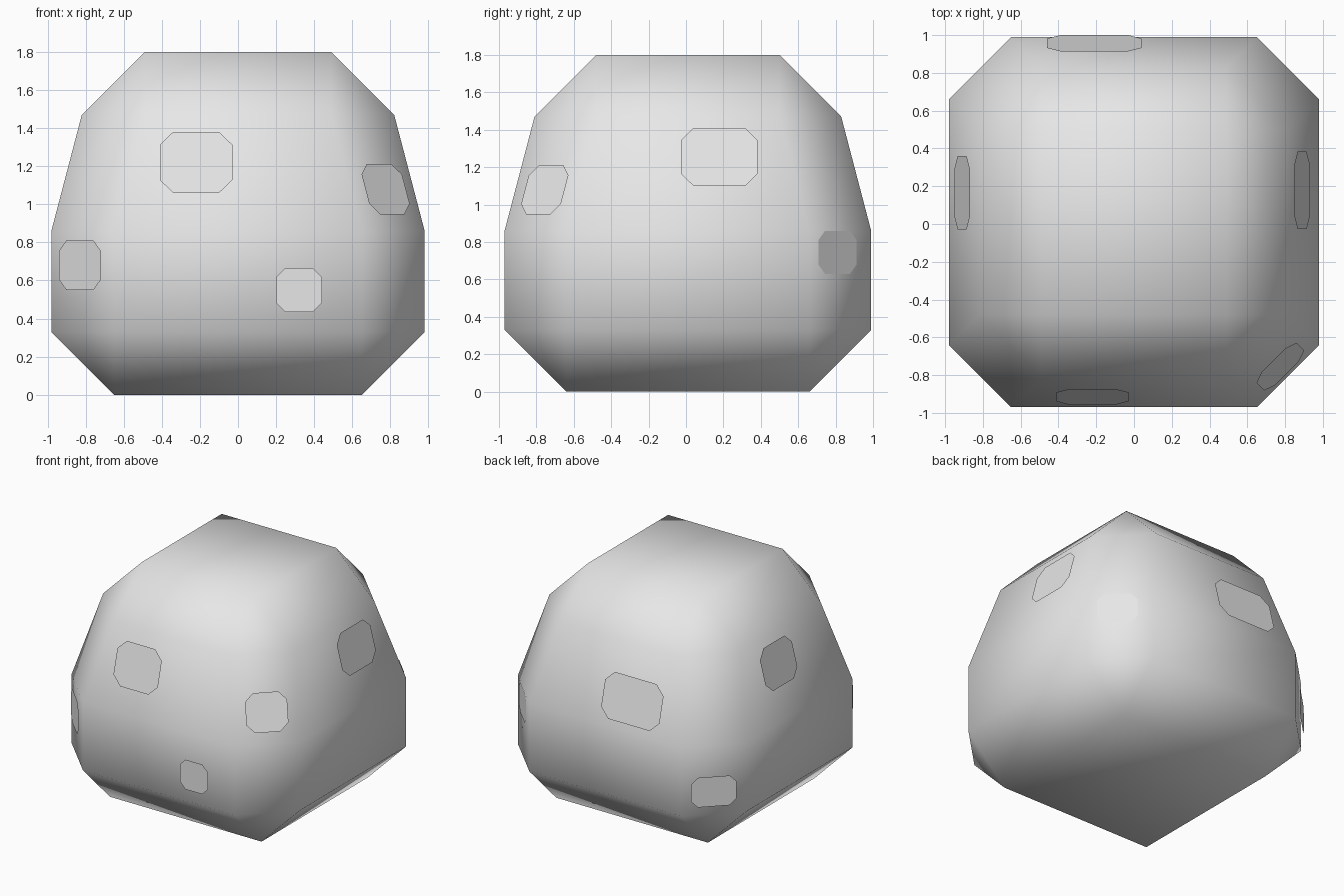
import bpy, bmesh
from math import radians, cos
from mathutils import Matrix, Vector

cube = bpy.data.objects.get("Cube")
if cube:
    bpy.data.objects.remove(cube, do_unlink=True)

grey = bpy.data.materials.new("light_grey")
grey.use_nodes = True
colour = (0.8, 0.8, 0.8, 1)
grey.diffuse_color = colour
grey.node_tree.nodes["Principled BSDF"].inputs["Base Color"].default_value = colour


def add_object(name, bm, smooth=False):
    bmesh.ops.recalc_face_normals(bm, faces=bm.faces)
    for face in bm.faces:
        face.smooth = smooth
    mesh = bpy.data.meshes.new(name)
    bm.to_mesh(mesh)
    bm.free()
    mesh.materials.append(grey)
    obj = bpy.data.objects.new(name, mesh)
    bpy.context.collection.objects.link(obj)
    return obj


def octagon(a, b, c):
    """Rectangle of half sizes a, b with its corners cut by c."""
    return [(a, c - b), (a, b - c), (a - c, b), (c - a, b),
            (-a, b - c), (-a, c - b), (c - a, -b), (a - c, -b)]


# Body: stacked chamfered squares, closing to plain squares at both ends
body_centre_y = 0.01
chamfer = 0.33
sections = [(0, 0.65, 0), (0.33, 0.98, chamfer), (0.86, 0.98, chamfer),
            (1.47, 0.82, chamfer), (1.8, 0.49, 0)]
bm = bmesh.new()
rings = [[bm.verts.new((x, y + body_centre_y, z)) for x, y in octagon(r, r, c)]
         for z, r, c in sections]
for low, high in zip(rings, rings[1:]):
    for i in range(8):
        j = (i + 1) % 8
        bm.faces.new((low[i], low[j], high[j], high[i]))
bm.faces.new(rings[-1])
bm.faces.new(rings[0][::-1])
bmesh.ops.remove_doubles(bm, verts=bm.verts, dist=0.001)
add_object("body", bm, smooth=True)


# Surface patches: thin eight-sided sheets floating just off the body
def patch(name, centre, yaw, tilt, width, height):
    turn = (Matrix.Translation(centre) @ Matrix.Rotation(radians(yaw), 4, "Z")
            @ Matrix.Rotation(radians(-tilt), 4, "X"))
    a, b = width / 2, height / 2 / cos(radians(tilt))
    bm = bmesh.new()
    outline = octagon(a, b, 0.42 * min(a, b))
    face = bm.faces.new([bm.verts.new(turn @ Vector((x, 0, z))) for x, z in outline])
    face.normal_update()
    if face.normal.dot(turn.to_3x3() @ Vector((0, -1, 0))) < 0:
        face.normal_flip()
    mesh = bpy.data.meshes.new(name)
    bm.to_mesh(mesh)
    bm.free()
    mesh.materials.append(grey)
    bpy.context.collection.objects.link(bpy.data.objects.new(name, mesh))


side, corner = 14.7, 20.4
patch("front_upper_patch", (-0.22, -0.915, 1.22), 0, side, 0.38, 0.32)
patch("front_lower_patch", (0.32, -0.998, 0.55), 0, 0, 0.24, 0.23)
patch("front_left_corner_patch", (0.775, -0.755, 1.08), 45, corner, 0.30, 0.265)
patch("left_patch", (0.89, 0.178, 1.255), 90, side, 0.41, 0.31)
patch("back_left_corner_patch", (0.835, 0.81, 0.745), 135, 0, 0.285, 0.23)
patch("back_patch", (-0.21, 0.957, 1.09), 180, side, 0.50, 0.33)
patch("back_right_corner_patch", (-0.83, 0.845, 0.515), -135, 0, 0.325, 0.23)
patch("right_patch", (-0.91, 0.165, 1.27), -90, side, 0.39, 0.31)
patch("front_right_corner_patch", (-0.83, -0.815, 0.68), -45, 0, 0.31, 0.26)
